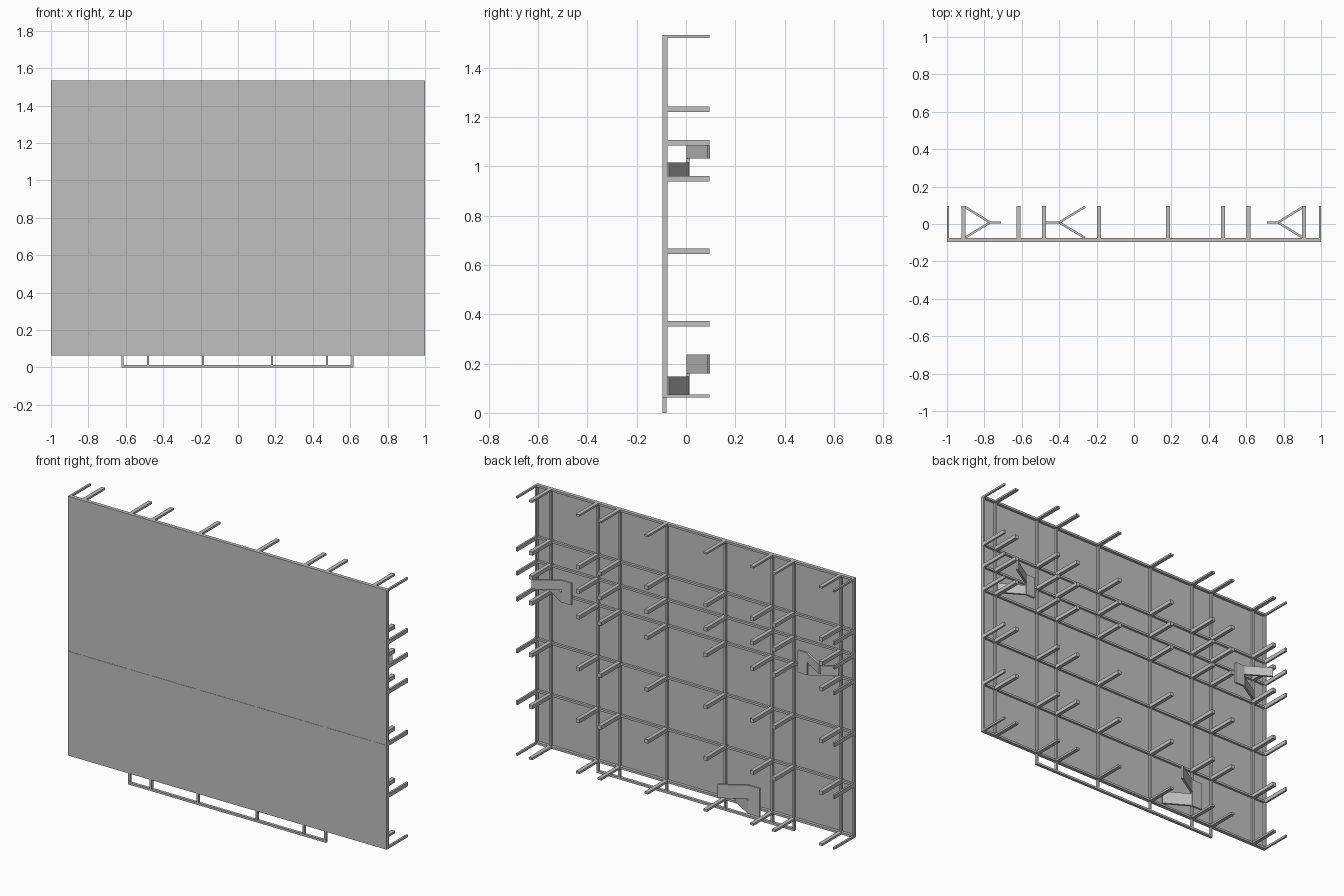
import bpy, bmesh
from mathutils import Vector

cube = bpy.data.objects.get("Cube")
if cube:
    bpy.data.objects.remove(cube, do_unlink=True)

grey = bpy.data.materials.new("plain grey")
grey.use_nodes = True
COLOUR = (0.53, 0.53, 0.53, 1)
grey.diffuse_color = COLOUR
grey.node_tree.nodes["Principled BSDF"].inputs["Base Color"].default_value = COLOUR

FRONT, REAR = -0.096, 0.096
BOTTOM, TOP = 0.063, 1.533
columns = [-0.911, -0.617, -0.481, -0.187, 0.181, 0.476, 0.613, 0.908]
levels = [0.362, 0.656, 0.95, 1.096, 1.233]


def box(bm, x, y, z):
    """Add a box given its (low, high) range on each axis."""
    made = bmesh.ops.create_cube(bm, size=1)
    for v in made["verts"]:
        v.co = Vector([(r[0] + r[1]) / 2 + c * (r[1] - r[0])
                       for c, r in zip(v.co, (x, y, z))])


def around(centre, width):
    return (centre - width / 2, centre + width / 2)


def slab(bm, start, end, thick, z):
    """Add an upright plate running between two points in plan."""
    a, b = Vector(start), Vector(end)
    side = (b - a).orthogonal().normalized() * thick / 2
    ring = [bm.verts.new((p.x, p.y, z[0])) for p in (a + side, b + side, b - side, a - side)]
    face = bm.faces.new(ring)
    grown = bmesh.ops.extrude_face_region(bm, geom=[face])
    for v in grown["geom"]:
        if isinstance(v, bmesh.types.BMVert):
            v.co.z = z[1]


def finish(bm, name):
    bmesh.ops.recalc_face_normals(bm, faces=bm.faces)
    mesh = bpy.data.meshes.new(name)
    bm.to_mesh(mesh)
    bm.free()
    mesh.materials.append(grey)
    obj = bpy.data.objects.new(name, mesh)
    bpy.context.collection.objects.link(obj)


# Front sheets with a narrow seam between them
for name, z in (("lower_sheet", (BOTTOM, 0.654)), ("upper_sheet", (0.658, TOP))):
    bm = bmesh.new()
    box(bm, (-1, 1), (FRONT, FRONT + 0.004), z)
    finish(bm, name)

# Upright bars, one per column plus the two edges
bm = bmesh.new()
for x in columns:
    box(bm, around(x, 0.012), (FRONT, -0.079), (BOTTOM, TOP))
for x in (-0.995, 0.995):
    box(bm, around(x, 0.01), (FRONT, -0.075), (BOTTOM, TOP))
finish(bm, "upright_bars")

# Cross bars
bm = bmesh.new()
for z in levels:
    box(bm, (-1, 1), (FRONT + 0.002, -0.079), around(z, 0.012))
for z in (BOTTOM + 0.006, TOP - 0.006):
    box(bm, (-1, 1), (FRONT, -0.075), around(z, 0.012))
finish(bm, "cross_bars")

# Rear prongs at every crossing, cut to half width along the edges
bm = bmesh.new()
x_ranges = [around(x, 0.022) for x in columns] + [(-1, -0.989), (0.989, 1)]
z_ranges = [around(z, 0.022) for z in levels] + [(BOTTOM, 0.075), (1.522, TOP)]
for x in x_ranges:
    for z in z_ranges:
        box(bm, x, (FRONT + 0.001, REAR), z)
finish(bm, "rear_prongs")

# Hanging base frame
bm = bmesh.new()
for x in columns[1:-1]:
    box(bm, around(x, 0.011), (FRONT, -0.08), (0, BOTTOM))
box(bm, (-0.622, 0.618), (FRONT, -0.08), (0, 0.012))
finish(bm, "base_frame")


# Forked brackets: a full-height tail, a high rear arm and a low front arm
def bracket(name, tail_x, fork_x, tip_x, low, high):
    bm = bmesh.new()
    y = 0.008
    slab(bm, (tail_x, y), (fork_x, y), 0.012, (low[0], high[1]))
    slab(bm, (fork_x, y), (tip_x, REAR - 0.004), 0.012, high)
    slab(bm, (fork_x, y), (tip_x, -0.074), 0.012, low)
    finish(bm, name)


upper_low, upper_high = (0.96, 1.016), (1.032, 1.085)
bracket("right_bracket", -0.71, -0.77, -0.905, upper_low, upper_high)
bracket("left_bracket", 0.71, 0.77, 0.905, upper_low, upper_high)
bracket("lower_bracket", -0.47, -0.4, -0.262, (0.075, 0.148), (0.16, 0.237))
